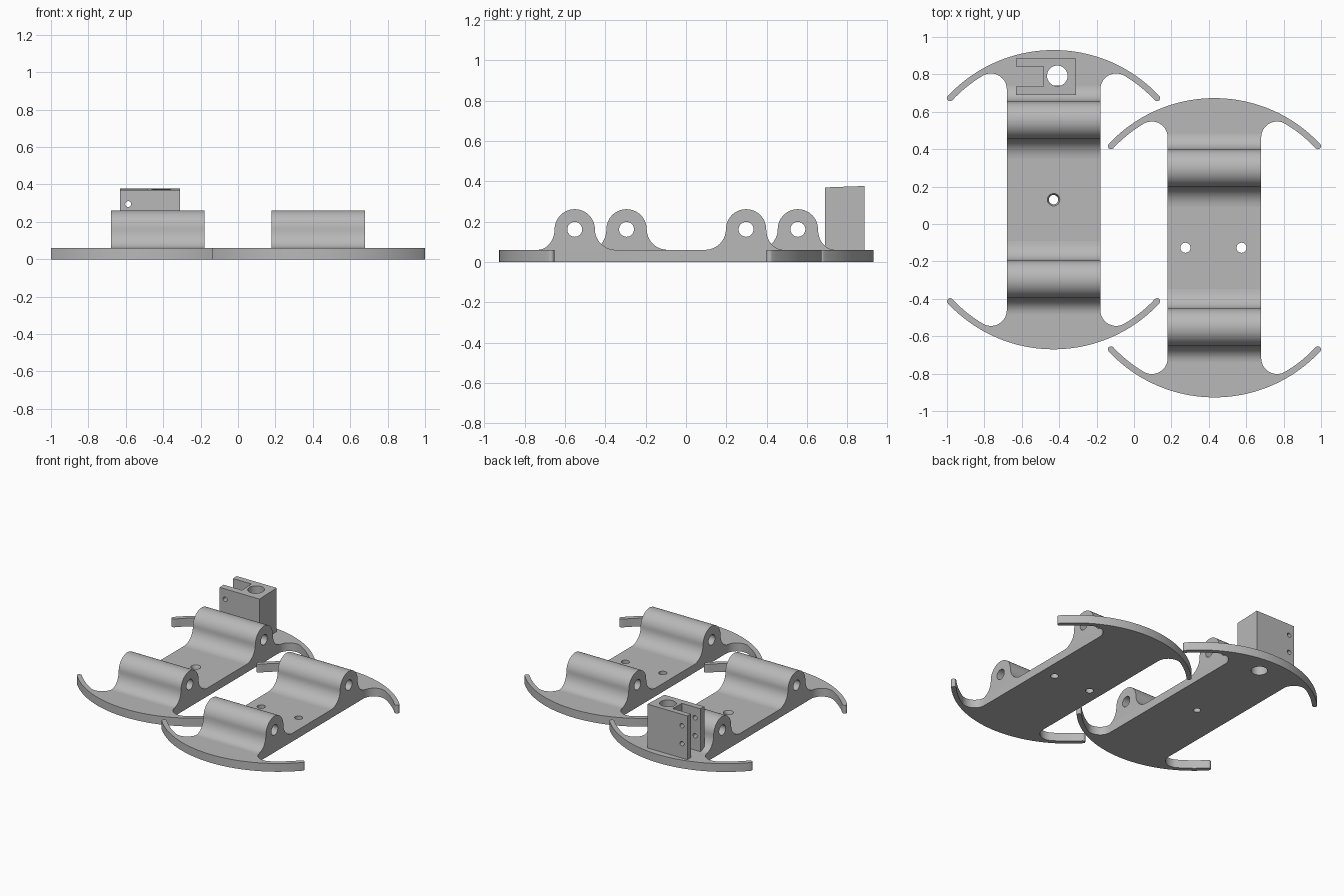
import bpy
import bmesh
from math import sin, cos, pi, radians, atan2, hypot
from mathutils import Vector

if "Cube" in bpy.data.objects:
    bpy.data.objects.remove(bpy.data.objects["Cube"])

grey = bpy.data.materials.new("light_grey")
grey.diffuse_color = (0.48, 0.48, 0.48, 1)
grey.use_nodes = True
grey.node_tree.nodes["Principled BSDF"].inputs["Base Color"].default_value = grey.diffuse_color

PLATE_TOP = 0.06
RIDGE_Y, RIDGE_Z, RIDGE_R, RIDGE_HALF = 0.425, 0.162, 0.1, 0.25


def arc(cx, cy, rx, ry, a0, a1, n):
    """Points on an elliptical arc, angles in radians."""
    return [(cx + rx * cos(a0 + (a1 - a0) * i / n),
             cy + ry * sin(a0 + (a1 - a0) * i / n)) for i in range(n + 1)]


def prism(name, pts, offset, place):
    """Extrude a closed 2D profile by offset; place maps 2D to 3D."""
    bm = bmesh.new()
    face = bm.faces.new([bm.verts.new(place(*p)) for p in pts])
    ext = bmesh.ops.extrude_face_region(bm, geom=[face])
    verts = [g for g in ext["geom"] if isinstance(g, bmesh.types.BMVert)]
    bmesh.ops.translate(bm, verts=verts, vec=Vector(offset))
    bmesh.ops.recalc_face_normals(bm, faces=bm.faces[:])
    mesh = bpy.data.meshes.new(name)
    bm.to_mesh(mesh)
    bm.free()
    mesh.materials.append(grey)
    obj = bpy.data.objects.new(name, mesh)
    bpy.context.collection.objects.link(obj)
    return obj


def drill(obj, centre, radius, depth, axis="Z", radius_top=None):
    """Cut a round hole (or a cone, for countersinks) along an axis."""
    rot = {"X": (0, pi / 2, 0), "Y": (pi / 2, 0, 0), "Z": (0, 0, 0)}[axis]
    bpy.ops.mesh.primitive_cone_add(vertices=32, radius1=radius,
                                    radius2=radius_top or radius, depth=depth,
                                    location=centre, rotation=rot)
    cutter = bpy.context.object
    cutter.hide_render = True
    mod = obj.modifiers.new("hole", "BOOLEAN")
    mod.operation, mod.solver, mod.object = "DIFFERENCE", "EXACT", cutter
    bpy.context.view_layer.objects.active = obj
    bpy.ops.object.modifier_apply(modifier=mod.name)
    bpy.data.objects.remove(cutter)


def smooth(obj):
    bpy.ops.object.select_all(action="DESELECT")
    obj.select_set(True)
    bpy.context.view_layer.objects.active = obj
    bpy.ops.object.shade_smooth_by_angle(angle=radians(30))


# Quarter outline of the base: outer bow, rounded arm tip, inner bow, neck fillet
BOW_Y, R_OUT, R_IN, TIP = 0.027, 0.773, 0.740, radians(43)
R_MID, R_CAP = (R_OUT + R_IN) / 2, (R_OUT - R_IN) / 2
NECK_X, NECK_Y, NECK_R = 0.335, 0.59, 0.085
join = atan2(NECK_Y - BOW_Y, NECK_X)
quarter = arc(0, BOW_Y, R_OUT, R_OUT, pi / 2, TIP, 24)
quarter += arc(R_MID * cos(TIP), BOW_Y + R_MID * sin(TIP),
               R_CAP, R_CAP, TIP, TIP - pi, 8)[1:-1]
quarter += arc(0, BOW_Y, R_IN, R_IN, TIP, join, 10)
quarter += arc(NECK_X, NECK_Y, NECK_R, NECK_R, join, pi, 14)[1:]
right_side = quarter + [(x, -y) for x, y in reversed(quarter)]
outline = right_side + [(-x, -y) for x, y in right_side[1:-1]]

# Ridge cross-section: flared foot, round top, flared foot
FOOT = RIDGE_Z - PLATE_TOP
ridge_pts = arc(RIDGE_R + 0.085, RIDGE_Z, 0.085, FOOT, -pi / 2, -pi, 10)
ridge_pts += arc(0, RIDGE_Z, RIDGE_R, RIDGE_R, 0, pi, 28)[1:]
ridge_pts += arc(-RIDGE_R - 0.105, RIDGE_Z, 0.105, FOOT, 0, -pi / 2, 10)[1:]


def build_base(side, cx, cy, holes):
    plate = prism(side + "_base_plate", outline, (0, 0, PLATE_TOP),
                  lambda x, y: (cx + x, cy + y, 0))
    for x, y, r in holes:
        drill(plate, (x, y, 0.03), r, 0.3)
    for tag, s in (("back", 1), ("front", -1)):
        y0 = cy + s * RIDGE_Y
        ridge = prism(f"{side}_{tag}_ridge", ridge_pts, (2 * RIDGE_HALF, 0, 0),
                      lambda u, z: (cx - RIDGE_HALF, y0 + s * u, z))
        drill(ridge, (cx, y0, RIDGE_Z), 0.037, 1, "X")
        smooth(ridge)
    return plate


# Two matching bases, offset from each other
left = build_base("left", -0.43, 0.13, [(-0.43, 0.13, 0.025), (-0.41, 0.792, 0.055)])
drill(left, (-0.43, 0.13, 0.055), 0.024, 0.03, radius_top=0.038)  # countersink
right = build_base("right", 0.43, -0.127, [(0.275, -0.127, 0.027), (0.575, -0.127, 0.027)])
smooth(left)
smooth(right)

# Clevis block: U-shaped plan, slightly sloped top, bored for a post and pins
X0, X1, XS, Y0, Y1 = -0.63, -0.31, -0.483, 0.69, 0.885
S0, S1 = 0.735, 0.843
u_plan = [(X0, Y0), (X1, Y0), (X1, Y1), (X0, Y1),
          (X0, S1), (XS, S1), (XS, S0), (X0, S0)]
block = prism("clevis_block", u_plan, (0, 0, 0.31),
              lambda x, y: (x, y, PLATE_TOP))
for v in block.data.vertices:
    if v.co.z > 0.2:
        v.co.z += 0.007 * (v.co.y - Y0) / (Y1 - Y0)
drill(block, (-0.41, 0.792, 0.2), 0.055, 0.8)
for z in (0.295, 0.165):
    drill(block, (-0.587, 0.79, z), 0.016, 0.5, "Y")
smooth(block)
